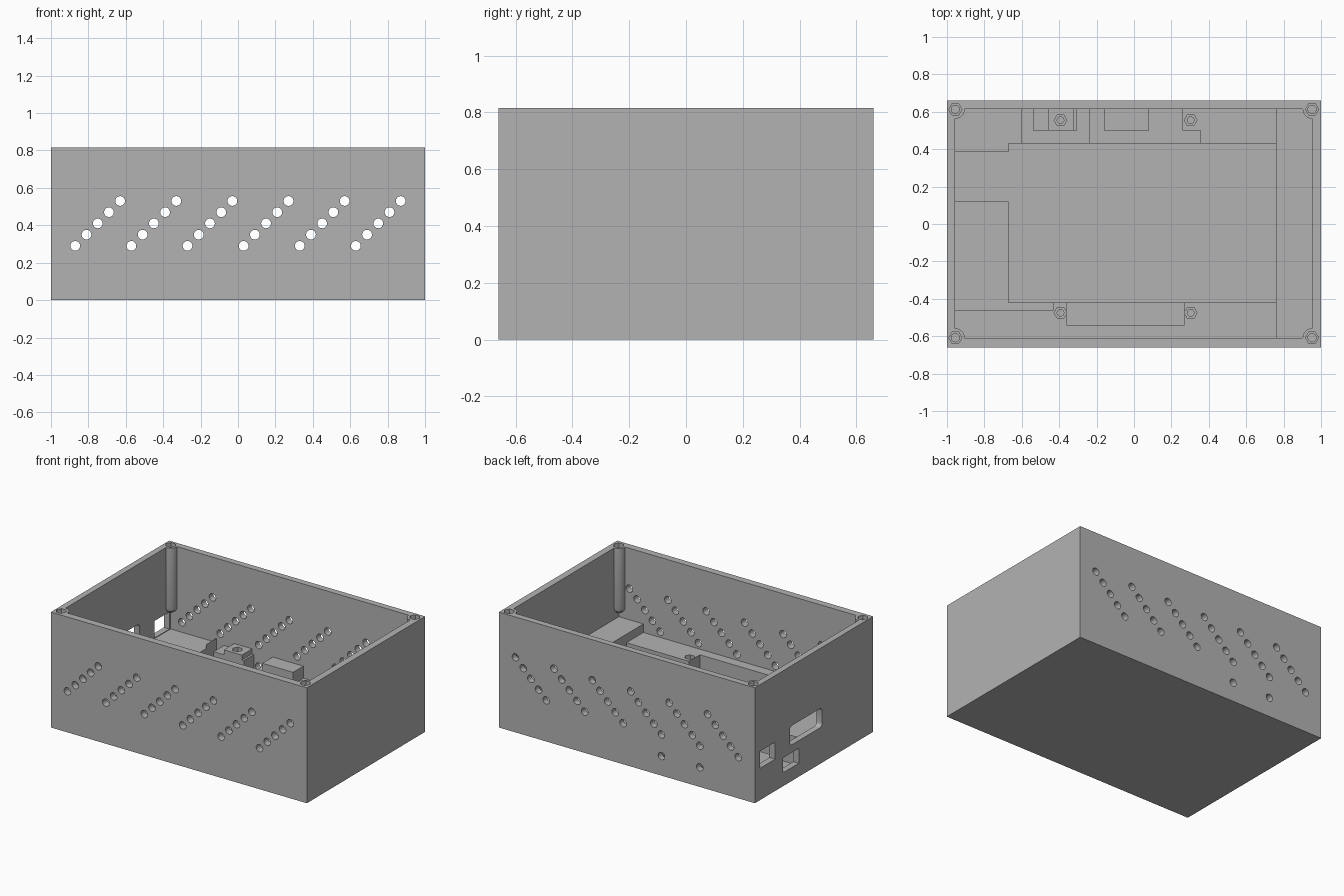
import bpy, bmesh, math
from mathutils import Matrix, Vector

cube = bpy.data.objects.get("Cube")
if cube:
    bpy.data.objects.remove(cube, do_unlink=True)

W, D, H = 1.0, 0.66, 0.815            # half width, half depth, height
XL, XR, YF, YB = -0.957, 0.952, -0.61, 0.615   # inner wall faces

grey = bpy.data.materials.new("plain grey")
grey.use_nodes = True
colour = (0.45, 0.45, 0.45, 1)
grey.diffuse_color = colour
grey.node_tree.nodes["Principled BSDF"].inputs["Base Color"].default_value = colour


def add_box(bm, x0, x1, y0, y1, z0, z1):
    m = Matrix.Translation(((x0 + x1) / 2, (y0 + y1) / 2, (z0 + z1) / 2)) @ \
        Matrix.Diagonal((x1 - x0, y1 - y0, z1 - z0, 1))
    return bmesh.ops.create_cube(bm, size=1, matrix=m)["verts"]


def add_rod(bm, x, y, z0, z1, r, sides, r_low=None):
    m = Matrix.Translation((x, y, (z0 + z1) / 2)) @ Matrix.Rotation(math.pi / 2, 4, "Z")
    return bmesh.ops.create_cone(bm, cap_ends=True, segments=sides, depth=z1 - z0,
                                 radius1=r if r_low is None else r_low, radius2=r,
                                 matrix=m)["verts"]


def make(name, bm):
    bmesh.ops.recalc_face_normals(bm, faces=bm.faces)
    mesh = bpy.data.meshes.new(name)
    bm.to_mesh(mesh)
    bm.free()
    mesh.materials.append(grey)
    ob = bpy.data.objects.new(name, mesh)
    bpy.context.scene.collection.objects.link(ob)
    return ob


def boolean(bm, operation="DIFFERENCE"):
    tool = make("tool", bm)
    tool.hide_render = True
    mod = body.modifiers.new("cut", "BOOLEAN")
    mod.operation, mod.solver, mod.object = operation, "EXACT", tool
    bpy.context.view_layer.objects.active = body
    bpy.ops.object.modifier_apply(modifier=mod.name)
    bpy.data.objects.remove(tool, do_unlink=True)


# Solid block that becomes the open case
bm = bmesh.new()
add_box(bm, -W, W, -D, D, 0, H)
body = make("enclosure_body", bm)

# Stepped interior: x range, y range, floor height
pockets = [
    (XL, XR, YF, YB, 0.31),            # main cavity down to the end shelf
    (XL, 0.76, YF, YB, 0.25),          # ledges around the board
    (-0.67, 0.76, -0.42, 0.43, 0.05),  # board recess
    (XL, -0.43, -0.46, 0.12, 0.21),    # side shelf
    (XL, -0.66, 0.12, 0.385, 0.05),    # plug slot
    (-0.36, 0.27, -0.54, -0.41, 0.1),  # front notch
    (XL, -0.6, 0.385, YB, 0.22),       # corner shelf
    (-0.6, -0.24, 0.42, 0.5, 0.1),     # wire channels
    (-0.6, -0.54, 0.42, YB, 0.1),
    (-0.305, -0.24, 0.42, YB, 0.1),
    (-0.54, -0.46, 0.5, YB, 0.215),    # steps beside the boss
    (-0.32, -0.305, 0.5, YB, 0.215),
    (-0.24, 0.355, 0.42, 0.5, 0.15),   # low back ledge
    (-0.24, -0.16, 0.42, YB, 0.15),
    (0.08, 0.26, 0.42, YB, 0.15),
    (-0.16, 0.08, 0.5, YB, 0.235),     # raised pad
]
for x0, x1, y0, y1, z in pockets:
    bm = bmesh.new()
    add_box(bm, x0, x1, y0, y1, z, 1)
    boolean(bm)

# Corner posts with tapered lower ends
corners = [(x, y) for x in (-0.955, 0.952) for y in (-0.608, 0.613)]
for x, y in corners:
    bm = bmesh.new()
    verts = add_rod(bm, x, y, 0.39, H, 0.05, 24)
    bottom = [f for f in bm.faces if f.calc_center_median().z < 0.391]
    for r, z in ((0.043, 0.365), (0.025, 0.35)):
        bottom = bmesh.ops.extrude_discrete_faces(bm, faces=bottom)["faces"]
        for v in bottom[0].verts:
            off = Vector((v.co.x - x, v.co.y - y)).normalized() * r
            v.co = (x + off.x, y + off.y, z)
    for v in bm.verts:
        v.co.x = max(-0.995, min(0.995, v.co.x))
        v.co.y = max(-0.655, min(0.655, v.co.y))
    boolean(bm, "UNION")

# Hex nut pockets and screw holes in posts and board bosses
bosses = [(x, y) for x in (-0.393, 0.303) for y in (-0.475, 0.555)]
for spots, top, r_hex, r_hole, depth in ((corners, H, 0.035, 0.022, 0.3),
                                         (bosses, 0.25, 0.034, 0.018, 0.17)):
    for r, sides, drop in ((r_hex, 6, 0.03), (r_hole, 20, depth)):
        bm = bmesh.new()
        for x, y in spots:
            add_rod(bm, x, y, top - drop, top + 0.02, r, sides)
        boolean(bm)


# Slanted rows of vent holes through front and back walls
def add_vent(bm, x, z, y0, y1):
    m = Matrix.Translation((x, (y0 + y1) / 2, z)) @ Matrix.Rotation(math.pi / 2, 4, "X")
    bmesh.ops.create_cone(bm, cap_ends=True, segments=24, depth=y1 - y0,
                          radius1=0.026, radius2=0.026, matrix=m)


bm = bmesh.new()
for row in range(6):
    for i in range(5):
        add_vent(bm, -0.87 + 0.3 * row + 0.06 * i, 0.29 + 0.06 * i, -0.8, 0.8)
for x in (-0.27, -0.57):
    add_vent(bm, x, 0.138, 0.56, 0.8)
boolean(bm)

# Connector windows in the side wall
for y0, y1, z0, z1, rounding in ((0.435, 0.6, 0.225, 0.345, 0),
                                 (0.17, 0.347, 0.095, 0.2, 0),
                                 (-0.09, 0.27, 0.255, 0.39, 0.025)):
    bm = bmesh.new()
    add_box(bm, -1.1, -0.94, y0, y1, z0, z1)
    if rounding:
        edges = [e for e in bm.edges if abs(e.verts[0].co.x - e.verts[1].co.x) > 0.1]
        bmesh.ops.bevel(bm, geom=edges, offset=rounding, segments=4, profile=0.5,
                        affect="EDGES")
    boolean(bm)

# Flat panels, smooth round holes and posts
body.data.materials.clear()
body.data.materials.append(grey)
body.select_set(True)
bpy.context.view_layer.objects.active = body
bpy.ops.object.shade_smooth_by_angle(angle=math.radians(30))
